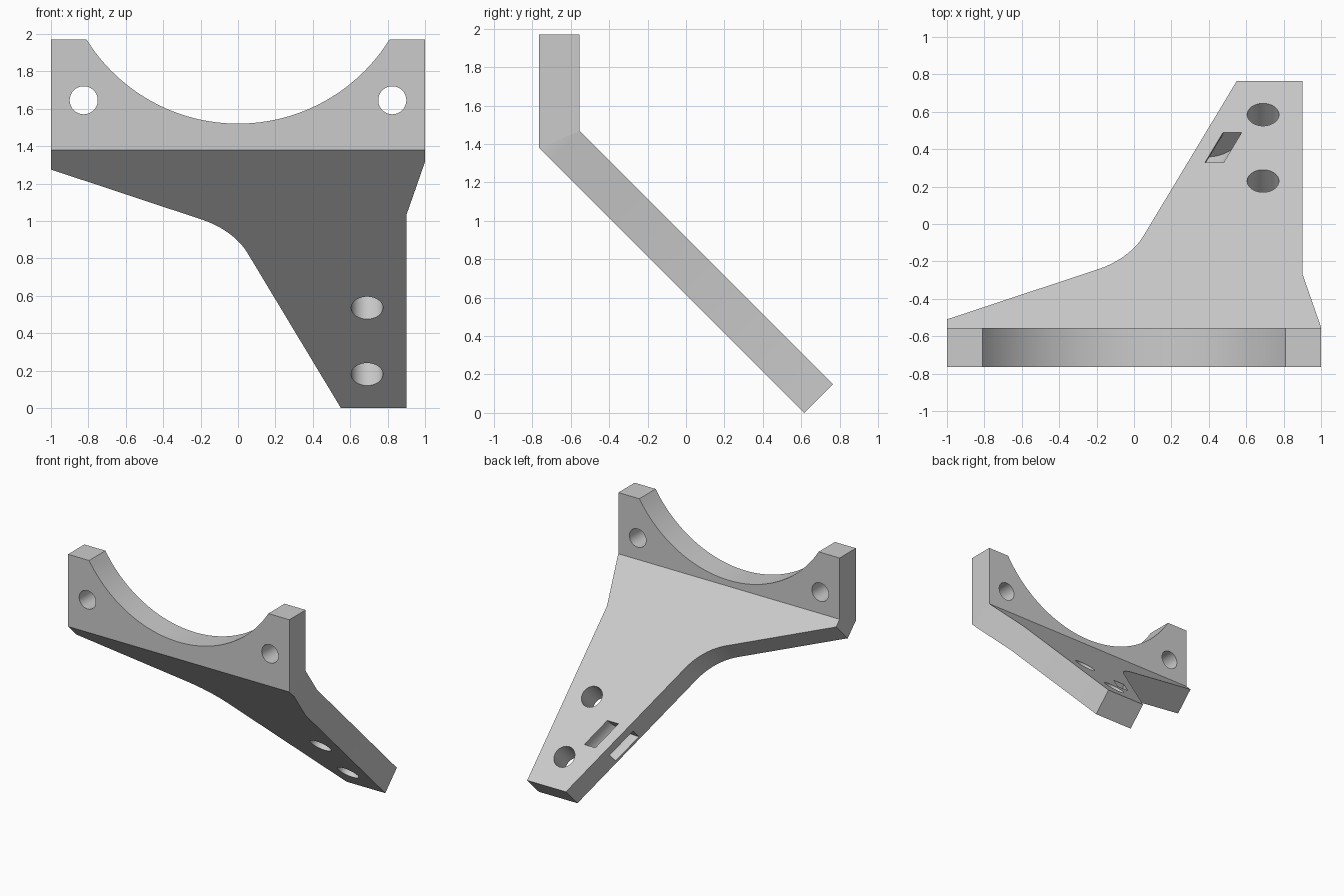
import bpy, bmesh, math
from mathutils import Matrix, Vector

cube = bpy.data.objects.get("Cube")
if cube:
    bpy.data.objects.remove(cube, do_unlink=True)

FRONT, BACK, TOP = -0.765, -0.555, 1.97   # upright plate
FOLD, FOLD_BACK = 1.38, 0.085             # fold height, mitre length at the back
THICK, ARM_LEN = 0.212, 1.952
C45 = math.sqrt(0.5)


def arm_point(x, s, n):
    """x across, s down the slope, n through the thickness."""
    return Vector((x, FRONT + (s + n) * C45, FOLD + (n - s) * C45))


def slab(bm, outline, near, far, skip_first=False):
    """Loft an outline between two mappings; optionally leave its first side open."""
    a = [bm.verts.new(near(*p)) for p in outline]
    b = [bm.verts.new(far(*p)) for p in outline]
    bm.faces.new(a)
    bm.faces.new(b[::-1])
    for i in range(1 if skip_first else 0, len(a)):
        j = (i + 1) % len(a)
        bm.faces.new((a[i], b[i], b[j], a[j]))


def fillet(corner, before, after, length, steps=16):
    """Arc tangent to both legs of a corner, starting a given length along each."""
    p = Vector(corner)
    d1 = (Vector(before) - p).normalized()
    d2 = (Vector(after) - p).normalized()
    mid = (d1 + d2).normalized()
    centre = p + mid * (length / d1.dot(mid))
    u, v = p + d1 * length - centre, p + d2 * length - centre
    start = math.atan2(u.y, u.x)
    turn = math.atan2(u.x * v.y - u.y * v.x, u.dot(v))
    return [(centre.x + u.length * math.cos(start + turn * i / steps),
             centre.y + u.length * math.sin(start + turn * i / steps))
            for i in range(steps + 1)]


def make_object(name, bm):
    bmesh.ops.remove_doubles(bm, verts=bm.verts, dist=0.001)
    bmesh.ops.recalc_face_normals(bm, faces=bm.faces)
    mesh = bpy.data.meshes.new(name)
    bm.to_mesh(mesh)
    bm.free()
    obj = bpy.data.objects.new(name, mesh)
    bpy.context.collection.objects.link(obj)
    return obj


# Upright plate with a round saddle
bm = bmesh.new()
half, depth = 0.81, 0.45
radius = (half ** 2 + depth ** 2) / (2 * depth)
sweep = math.asin(half / radius)
plate = [(-1, FOLD), (1, FOLD), (1, TOP)]
for i in range(49):
    t = sweep * (1 - i / 24)
    plate.append((radius * math.sin(t), TOP - depth + radius * (1 - math.cos(t))))
plate.append((-1, TOP))
slab(bm, plate,
     lambda x, z: (x, FRONT, z),
     lambda x, z: (x, BACK, 1.47 if z == FOLD else z), True)

# Sloping arm, mitred to the plate at the fold
left, foot = (-1, 0.149), (0.55, ARM_LEN)
arm = [(-1, 0), (1, 0), (1, 0.09), (0.9, 0.495), (0.9, ARM_LEN), foot]
arm += fillet((-0.023, 0.607), foot, left, 0.19) + [left]
slab(bm, arm,
     lambda x, s: arm_point(x, s, 0),
     lambda x, s: arm_point(x, FOLD_BACK if s == 0 else s, THICK), True)
bracket = make_object("angled_bracket", bm)

# Cutters: screw holes
bm = bmesh.new()


def hole(r, centre, tilt):
    bmesh.ops.create_cone(
        bm, cap_ends=True, segments=48, radius1=r, radius2=r, depth=0.6,
        matrix=Matrix.Translation(centre) @ Matrix.Rotation(math.radians(tilt), 4, "X"))


for side in (-1, 1):
    hole(0.075, (side * 0.825, -0.66, 1.645), 90)
for z in (0.535, 0.18):
    hole(0.085, arm_point(0.69, (FOLD - z) / C45, THICK / 2), -45)

# Cutter: curved strap slot from the back face to the slanted edge
angles = [math.radians(-15 + 5 * i) for i in range(25)]
ring = [(0.192 * math.cos(t), 0.187 * math.sin(t)) for t in angles]
ring += [(0.092 * math.cos(t), 0.08 * math.sin(t)) for t in reversed(angles)]


def slot_end(s):
    edge = foot[0] - 0.426 * (ARM_LEN - s)
    return lambda dx, dn: arm_point(edge + dx, s, THICK - dn)


slab(bm, ring, slot_end(1.336), slot_end(1.563))
cutter = make_object("hole_cutter", bm)
cutter.hide_render = True

# Cut the holes and discard the cutter
mod = bracket.modifiers.new("holes", "BOOLEAN")
mod.operation, mod.solver, mod.object = "DIFFERENCE", "EXACT", cutter
bpy.ops.object.select_all(action="DESELECT")
bpy.context.view_layer.objects.active = bracket
bracket.select_set(True)
bpy.ops.object.modifier_apply(modifier=mod.name)
bpy.data.objects.remove(cutter, do_unlink=True)

# Grey finish
grey = bpy.data.materials.new("light_grey")
grey.use_nodes = True
colour = (0.6, 0.6, 0.6, 1)
grey.diffuse_color = colour
grey.node_tree.nodes["Principled BSDF"].inputs["Base Color"].default_value = colour
bracket.data.materials.clear()
bracket.data.materials.append(grey)
bpy.ops.object.shade_smooth_by_angle(angle=math.radians(25))
